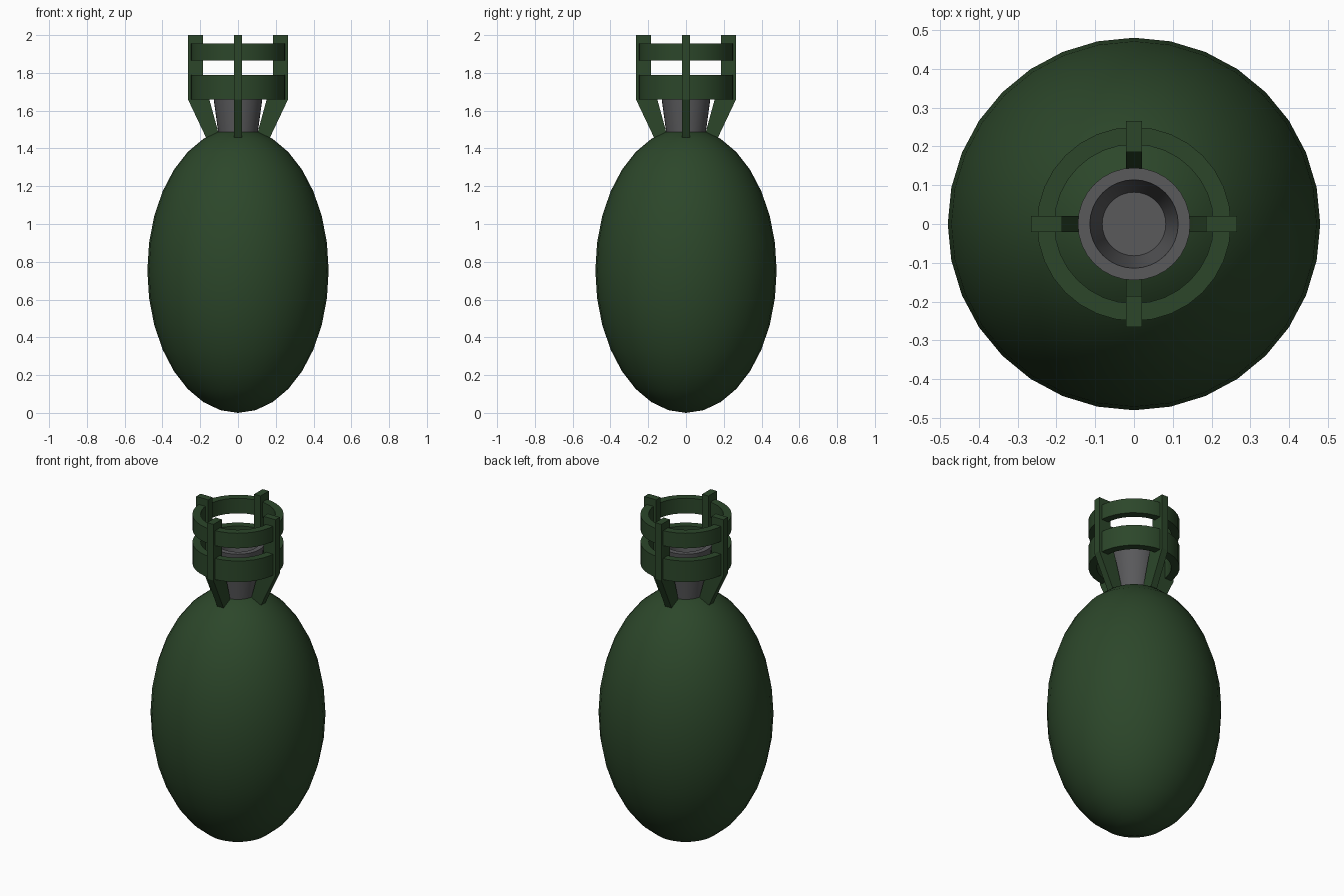
import bpy, bmesh, math
from mathutils import Matrix

if "Cube" in bpy.data.objects:
    bpy.data.objects.remove(bpy.data.objects["Cube"])

def material(name, color):
    m = bpy.data.materials.new(name)
    m.diffuse_color = (*color, 1)
    m.use_nodes = True
    m.node_tree.nodes["Principled BSDF"].inputs["Base Color"].default_value = m.diffuse_color
    return m

GREEN = material("dark_green_paint", (0.025, 0.062, 0.023))
METAL = material("dark_metal", (0.10, 0.10, 0.105))

def finish(bm, name, mat, smooth_angle=None):
    bmesh.ops.recalc_face_normals(bm, faces=bm.faces)
    mesh = bpy.data.meshes.new(name)
    bm.to_mesh(mesh)
    bm.free()
    obj = bpy.data.objects.new(name, mesh)
    bpy.context.collection.objects.link(obj)
    mesh.materials.append(mat)
    if smooth_angle:
        bpy.ops.object.select_all(action='DESELECT')
        obj.select_set(True)
        bpy.context.view_layer.objects.active = obj
        bpy.ops.object.shade_smooth_by_angle(angle=math.radians(smooth_angle))
    return obj

def lathe(name, profile, mat, closed=False, segments=32):
    """Revolve (radius, z) points round the z axis; open ends are capped."""
    bm = bmesh.new()
    rings = [[bm.verts.new((r * math.cos(2 * math.pi * i / segments),
                            r * math.sin(2 * math.pi * i / segments), z))
              for i in range(segments)] for r, z in profile]
    pairs = list(zip(rings, rings[1:])) + ([(rings[-1], rings[0])] if closed else [])
    for a, b in pairs:
        for i in range(segments):
            j = (i + 1) % segments
            bm.faces.new((a[i], a[j], b[j], b[i]))
    if not closed:
        bm.faces.new(rings[0])
        bm.faces.new(rings[-1])
    return finish(bm, name, mat, 30)

# Egg-shaped body
bm = bmesh.new()
bmesh.ops.create_uvsphere(bm, u_segments=32, v_segments=16, radius=1,
                          matrix=Matrix.Translation((0, 0, 0.754)) @ Matrix.Diagonal((0.48, 0.48, 0.754, 1)))
finish(bm, "body", GREEN, 40)

# Flared tail neck with a recessed top
lathe("tail_neck", [(0.10, 1.45), (0.145, 1.78), (0.114, 1.78), (0.082, 1.58)], METAL)

# Two bands round the tail
for name, z0, z1 in (("lower_band", 1.66, 1.788), ("upper_band", 1.865, 1.956)):
    lathe(name, [(0.25, z0), (0.25, z1), (0.205, z1), (0.205, z0)], GREEN, closed=True)

# Four bent fins
FIN = [(0.265, 2.0), (0.265, 1.66), (0.168, 1.455), (0.096, 1.455),
       (0.152, 1.66), (0.185, 1.77), (0.185, 2.0)]
for k, side in enumerate(("right", "back", "left", "front")):
    bm = bmesh.new()
    face = bm.faces.new([bm.verts.new((x, -0.021, z)) for x, z in FIN])
    ext = bmesh.ops.extrude_face_region(bm, geom=[face], use_keep_orig=True)
    moved = [v for v in ext["geom"] if isinstance(v, bmesh.types.BMVert)]
    bmesh.ops.translate(bm, verts=moved, vec=(0, 0.042, 0))
    bmesh.ops.rotate(bm, verts=bm.verts, matrix=Matrix.Rotation(k * math.pi / 2, 3, 'Z'))
    finish(bm, side + "_fin", GREEN)
